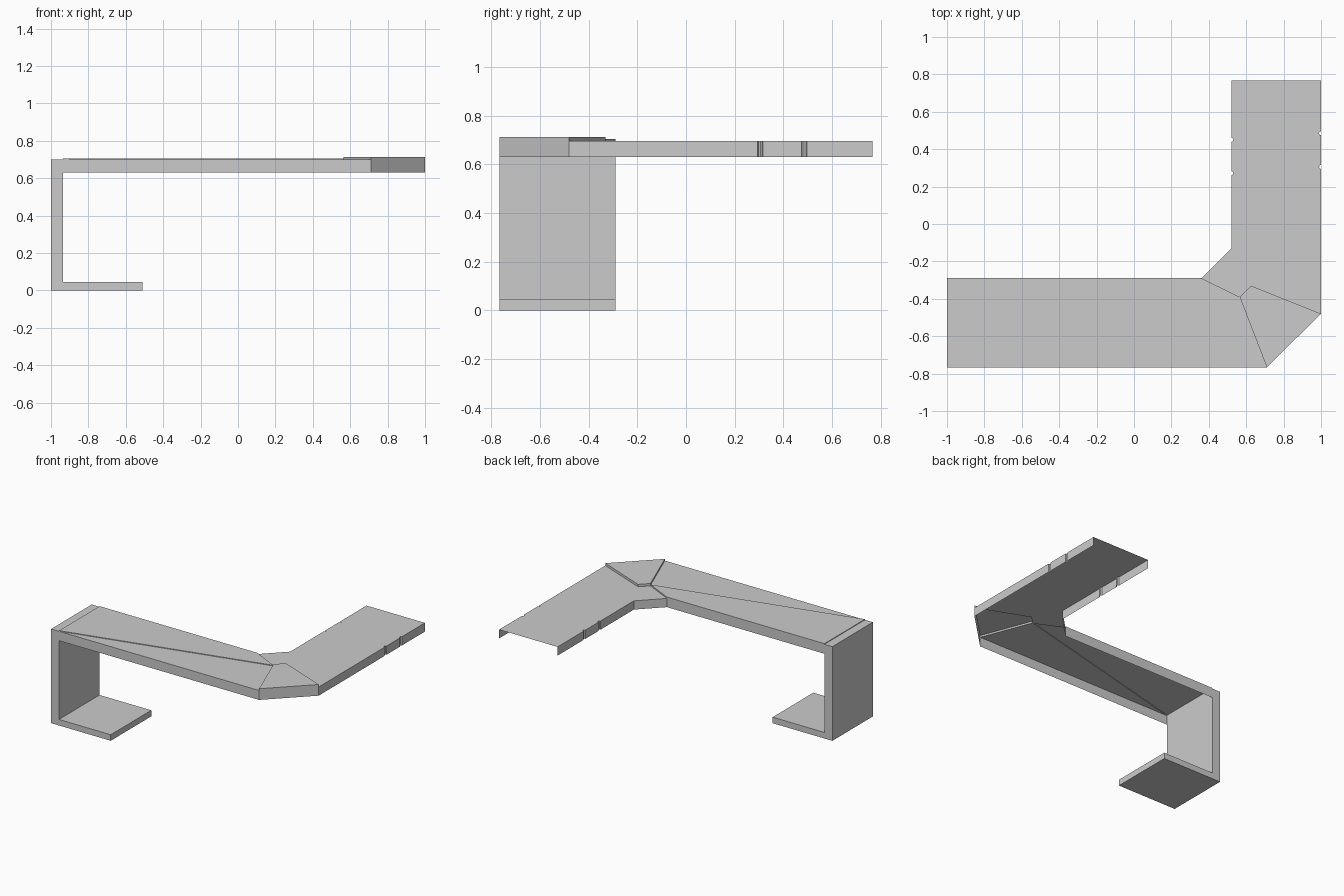
import bpy, bmesh
from math import sin, cos, pi

if "Cube" in bpy.data.objects:
    bpy.data.objects.remove(bpy.data.objects["Cube"])

FRONT, INNER, BACK = -0.766, -0.29, 0.766   # y limits
UNDER = 0.63                                # lower rim of the skirts


def finish(name, bm):
    bmesh.ops.remove_doubles(bm, verts=bm.verts, dist=1e-5)
    mesh = bpy.data.meshes.new(name)
    bm.to_mesh(mesh)
    bm.free()
    bpy.context.collection.objects.link(bpy.data.objects.new(name, mesh))


def panel(name, z, outline):
    """Top sheet; each (x, y, low) drops a wall to low on the edge to the next point."""
    bm = bmesh.new()
    bm.faces.new([bm.verts.new((x, y, z)) for x, y, _ in outline])
    for (x, y, low), (x2, y2, _) in zip(outline, outline[1:] + outline[:1]):
        if low is not None:
            bm.faces.new([bm.verts.new(p) for p in
                          ((x, y, z), (x, y, low), (x2, y2, low), (x2, y2, z))])
    finish(name, bm)


def groove(x, y, side, r=0.011):
    """Half-round notch cut into a side running along y (side +1 right, -1 left)."""
    return [(x - side * r * sin(pi * i / 4), y - side * r * cos(pi * i / 4), UNDER)
            for i in range(5)]


# Angled leg with foot, a profile extruded along y
profile = [(-1, 0), (-0.51, 0), (-0.51, 0.045), (-0.935, 0.045),
           (-0.935, 0.70), (-1, 0.70)]
bm = bmesh.new()
face = bm.faces.new([bm.verts.new((x, FRONT, z)) for x, z in profile])
new = bmesh.ops.extrude_face_region(bm, geom=[face], use_keep_orig=True)["geom"]
bmesh.ops.translate(bm, vec=(0, INNER - FRONT, 0),
                    verts=[v for v in new if isinstance(v, bmesh.types.BMVert)])
bmesh.ops.recalc_face_normals(bm, faces=bm.faces)
finish("leg_and_foot", bm)

# Open-bottomed top, in four sheets at slightly different heights
A, B, C, D = 0.705, 0.70, 0.713, 0.695
panel("front_top", B, [(-0.935, FRONT, UNDER), (0.71, FRONT, None),
                       (0.565, -0.39, None)])
panel("rear_top", A, [(-0.935, FRONT, B), (0.565, -0.39, D),
                      (0.36, INNER, UNDER), (-0.935, INNER, B)])
panel("corner_top", C, [(0.565, -0.39, B), (0.71, FRONT, UNDER),
                        (1, -0.48, D), (0.625, -0.33, D)])

# Side arm with half-round grooves on both sides and an open end
panel("side_arm_top", D,
      [(0.565, -0.39, None), (0.625, -0.33, None), (1, -0.48, UNDER)]
      + groove(1, 0.305, 1) + groove(1, 0.485, 1)
      + [(1, BACK, None), (0.52, BACK, UNDER)]
      + groove(0.52, 0.45, -1) + groove(0.52, 0.272, -1)
      + [(0.52, -0.13, UNDER), (0.36, INNER, None)])
